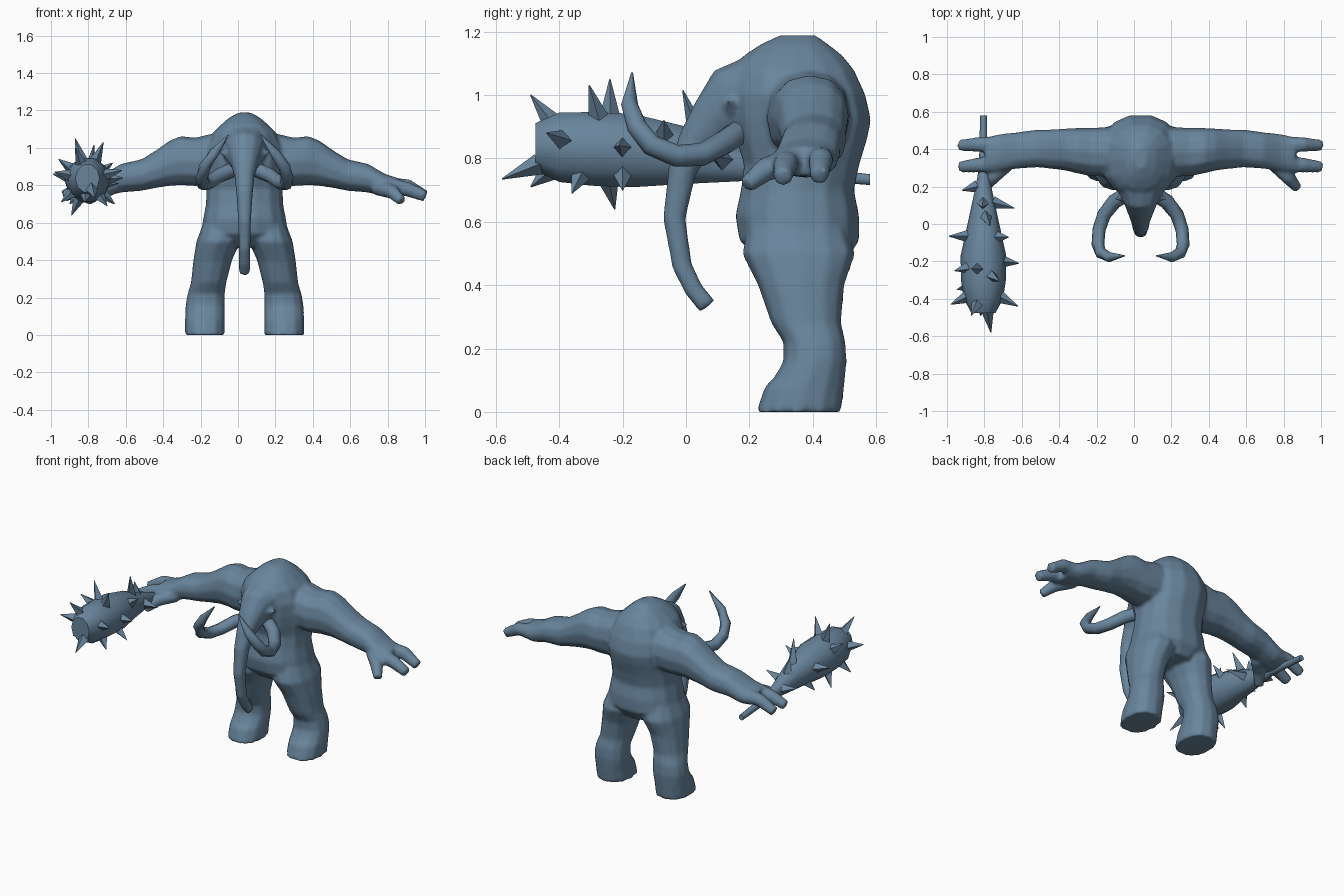
import bpy, bmesh, math
from mathutils import Vector

if "Cube" in bpy.data.objects:
    bpy.data.objects.remove(bpy.data.objects["Cube"])

MID = 0.035          # the body's mirror plane in x
X, Y, Z = Vector((1, 0, 0)), Vector((0, 1, 0)), Vector((0, 0, 1))
SIDES = ((1, "left"), (-1, "right"))

hide = bpy.data.materials.new("slate_blue")
hide.use_nodes = True
hide.diffuse_color = (0.14, 0.235, 0.335, 1)
hide.node_tree.nodes["Principled BSDF"].inputs["Base Color"].default_value = hide.diffuse_color
hide.node_tree.nodes["Principled BSDF"].inputs["Roughness"].default_value = 0.8


def loft(name, rings, side, axis=None, sides=12, power=0.88):
    """Skin rings (centre, radius along side, radius across) into a closed body."""
    bm = bmesh.new()
    loops = []
    centres = [Vector(r[0]) for r in rings]
    for i, (c, a, b) in enumerate(rings):
        t = axis or (centres[min(i + 1, len(rings) - 1)] - centres[max(i - 1, 0)]).normalized()
        u = (side - t * side.dot(t)).normalized()
        v = t.cross(u)
        loop = []
        for k in range(sides):
            w = 2 * math.pi * k / sides
            cu, sv = math.cos(w), math.sin(w)
            p = u * a * math.copysign(abs(cu) ** power, cu) + v * b * math.copysign(abs(sv) ** power, sv)
            loop.append(bm.verts.new(centres[i] + p))
        loops.append(loop)
    for lo, hi in zip(loops, loops[1:]):
        for k in range(sides):
            n = (k + 1) % sides
            bm.faces.new((lo[k], lo[n], hi[n], hi[k]))
    bm.faces.new(loops[0][::-1])
    bm.faces.new(loops[-1])
    bmesh.ops.recalc_face_normals(bm, faces=bm.faces)
    mesh = bpy.data.meshes.new(name)
    bm.to_mesh(mesh)
    bm.free()
    mesh.materials.append(hide)
    obj = bpy.data.objects.new(name, mesh)
    bpy.context.collection.objects.link(obj)
    return obj


def spike(name, base, tip, r):
    base, tip = Vector(base), Vector(tip)
    side = X if abs((tip - base).normalized().x) < 0.8 else Z
    return loft(name, [(base, r, r), (tip, 0.002, 0.002)], side, sides=4, power=1)


def select(objects):
    bpy.ops.object.select_all(action='DESELECT')
    for obj in objects:
        obj.select_set(True)
    bpy.context.view_layer.objects.active = objects[0]


# Torso: height, front y, back y, half width
torso = [(.47, .24, .50, .12), (.54, .165, .55, .235), (.62, .152, .55, .222),
         (.70, .17, .533, .207), (.78, .18, .55, .205), (.86, .155, .575, .21),
         (.92, .145, .588, .215), (1.0, .14, .57, .21), (1.08, .15, .533, .172),
         (1.125, .18, .495, .125), (1.16, .235, .45, .085), (1.188, .295, .41, .035)]
body_parts = [loft("body", [((MID, (f + k) / 2, z), w, (k - f) / 2) for z, f, k, w in torso], X, Z, 14)]

# Head running down into the trunk: y, z, half width, half depth
trunk = [(.32, 1.01, .18, .14), (.22, .985, .14, .14), (.14, .97, .10, .12),
         (.085, .92, .076, .08), (.03, .85, .054, .058), (-.012, .76, .045, .045),
         (-.037, .61, .035, .036), (-.012, .46, .031, .032), (.025, .385, .031, .03),
         (.068, .333, .031, .03)]
body_parts.append(loft("trunk", [((MID, y, z), a, b) for y, z, a, b in trunk], X))

# Leg: height, outward offset, half width, front y, back y
leg = [(0, .212, .108, .22, .49), (.08, .212, .107, .248, .50), (.11, .211, .107, .278, .503),
       (.16, .21, .106, .307, .507), (.22, .205, .10, .307, .504), (.28, .192, .095, .268, .49),
       (.40, .17, .104, .226, .50), (.50, .14, .118, .175, .535), (.60, .12, .10, .20, .50)]

# Arm: outward offset, centre y, centre z, half depth, half height
arm = [(.05, .38, .94, .13, .13), (.18, .385, .937, .133, .138), (.265, .385, .925, .13, .13),
       (.34, .392, .932, .122, .132), (.40, .398, .918, .113, .122), (.47, .40, .888, .106, .102),
       (.55, .404, .855, .102, .085), (.66, .393, .838, .098, .077), (.75, .38, .80, .102, .062),
       (.83, .368, .79, .096, .046)]

# Fingers as paths: outward offset, y, z, radius
fingers = {
    "outer_finger": [(.77, .425, .80, .044), (.87, .425, .795, .041), (.968, .42, .743, .031)],
    "inner_finger": [(.77, .32, .795, .044), (.87, .315, .78, .041), (.968, .305, .74, .031)],
    "thumb": [(.71, .33, .79, .046), (.79, .25, .765, .04), (.84, .19, .715, .028)],
}

for s, tag in SIDES:
    body_parts.append(loft(tag + "_leg", [((MID + s * o, (f + k) / 2, z), a, (k - f) / 2)
                                          for z, o, a, f, k in leg], X, Z))
    body_parts.append(loft(tag + "_arm", [((MID + s * o, y, z), a, b) for o, y, z, a, b in arm], Y, X))
    for label, path in fingers.items():
        body_parts.append(loft(f"{tag}_{label}", [((MID + s * o, y, z), r, r) for o, y, z, r in path],
                               Z, sides=8, power=1))
    body_parts.append(spike(tag + "_ear", (MID + s * .07, .15, .96), (MID + s * .145, .13, .985), .05))

# Merge the limbs into one continuous skin
select(body_parts)
bpy.ops.object.join()
skin = body_parts[0].modifiers.new("skin", 'REMESH')
skin.mode = 'VOXEL'
skin.voxel_size = 0.011
skin.use_smooth_shade = True
relax = body_parts[0].modifiers.new("relax", 'SMOOTH')
relax.factor = 0.5
relax.iterations = 5

# Tusk: outward offset, y, z, radius
tusk = [(.06, .17, .885, .04), (.14, .12, .85, .04), (.195, .05, .812, .037),
        (.222, -.03, .808, .035), (.228, -.11, .842, .034), (.212, -.155, .90, .032),
        (.165, -.178, .97, .027), (.085, -.17, 1.07, .003)]
parts = [loft(tag + "_tusk", [((MID + s * o, y, z), r, r) for o, y, z, r in tusk], Z, sides=8, power=1)
         for s, tag in SIDES]

# Club gripped in the right hand: y, centre z, half width, half height
CLUB_X = -0.805
club = [(.58, .733, .018, .018), (.30, .76, .024, .024), (.20, .775, .042, .048),
        (0, .81, .085, .095), (-.17, .825, .122, .122), (-.30, .83, .12, .122),
        (-.40, .835, .105, .115), (-.475, .837, .065, .078)]
parts.append(loft("club", [((CLUB_X, y, z), a, b) for y, z, a, b in club], X, Y, 10, 1))


def club_spike(number, tip, lean):
    """Plant a spike on the club's surface, its root set back from the tip by lean."""
    y = tip[1] + lean
    for (y1, z1, a1, _), (y0, z0, a0, _) in zip(club, club[1:]):
        if y0 <= y <= y1:
            f = (y - y0) / (y1 - y0)
            heart = Vector((CLUB_X, y, z0 + (z1 - z0) * f))
            out = Vector((tip[0], y, tip[2])) - heart
            root = heart + out.normalized() * (a0 + (a1 - a0) * f) * .85
            return spike(f"club_spike_{number}", root, tip, .034)


# Spike tips and how far each leans forward
spikes = [((-.87, -.49, 1.0), .07), ((-.72, -.305, 1.03), .03), ((-.87, -.24, 1.05), 0),
          ((-.77, -.01, 1.015), .05), ((-.765, -.58, .735), .115), ((-.89, -.225, .64), -.02),
          ((-.70, -.36, .69), .03), ((-.615, -.21, .84), .01), ((-.62, -.44, .88), .05),
          ((-.98, -.43, .87), .04), ((-.96, -.25, .94), .02), ((-.99, -.065, .86), 0),
          ((-.67, -.07, .92), 0), ((-.64, .085, .81), .03), ((-.92, .18, .80), .02),
          ((-.66, -.2, .70), 0), ((-.945, -.35, .71), .02), ((-.82, -.49, .71), .06),
          ((-.90, -.04, .70), .02), ((-.81, .09, .93), .02)]
for i, (tip, lean) in enumerate(spikes):
    parts.append(club_spike(i, tip, lean))

# Smooth shading with sharp creases kept
select(parts)
bpy.ops.object.shade_smooth_by_angle(angle=math.radians(55))
